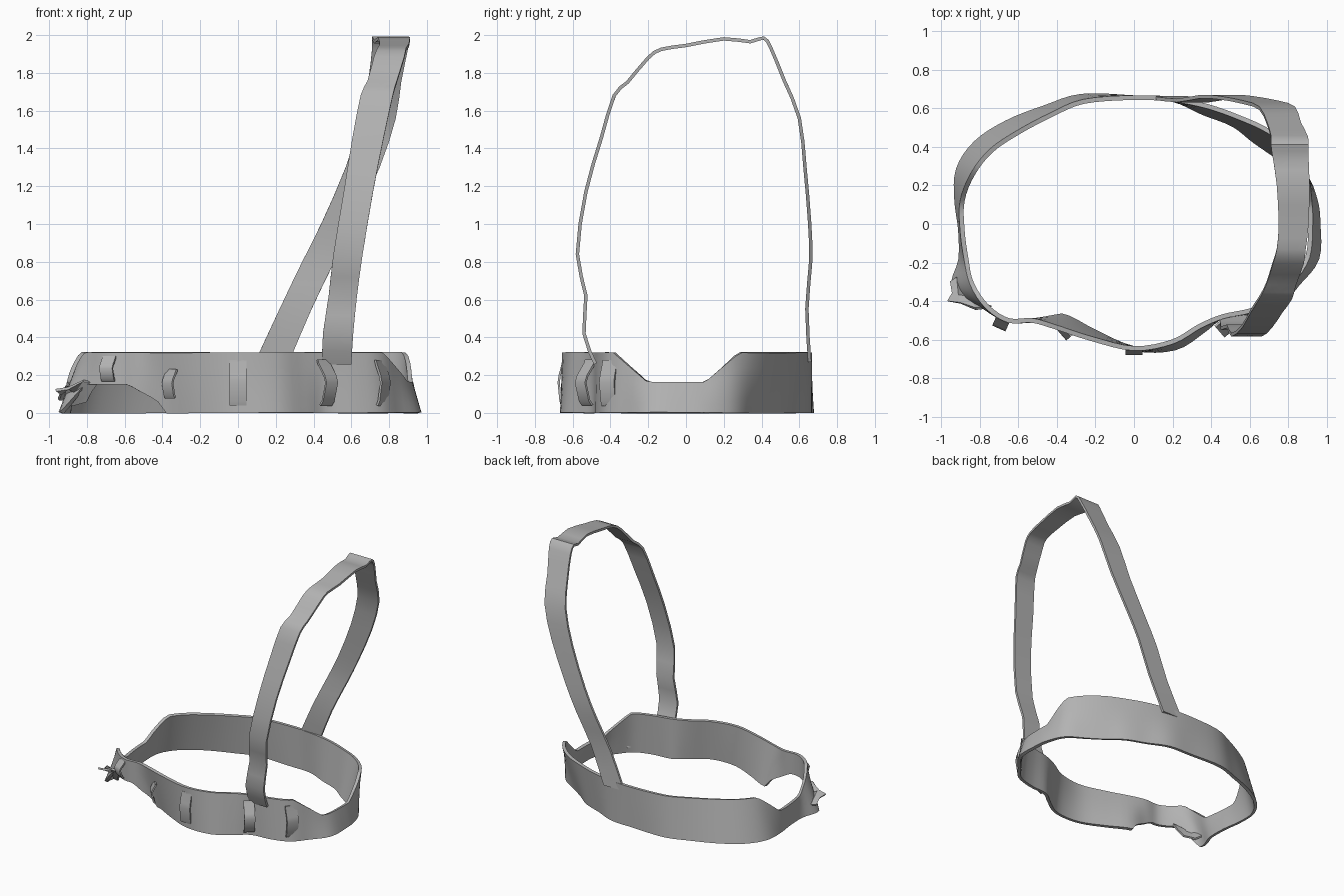
import bpy
import bmesh
from mathutils import Vector

cube = bpy.data.objects.get("Cube")
if cube:
    bpy.data.objects.remove(cube, do_unlink=True)

GREY = (0.45, 0.45, 0.45, 1.0)
material = bpy.data.materials.new("plain grey")
material.use_nodes = True
material.diffuse_color = GREY
material.node_tree.nodes["Principled BSDF"].inputs["Base Color"].default_value = GREY


def sheet(name, rows, thickness, closed=False, angle=0.8):
    """Skin rows of points into a strip and give it thickness."""
    bm = bmesh.new()
    grid = [[bm.verts.new(p) for p in row] for row in rows]
    pairs = list(zip(grid, grid[1:]))
    if closed:
        pairs.append((grid[-1], grid[0]))
    for a, b in pairs:
        for j in range(len(a) - 1):
            bm.faces.new((a[j], b[j], b[j + 1], a[j + 1]))
    mesh = bpy.data.meshes.new(name)
    bm.to_mesh(mesh)
    bm.free()
    mesh.materials.append(material)
    obj = bpy.data.objects.new(name, mesh)
    bpy.context.collection.objects.link(obj)
    bpy.ops.object.select_all(action='DESELECT')
    obj.select_set(True)
    bpy.context.view_layer.objects.active = obj
    solid = obj.modifiers.new("thickness", 'SOLIDIFY')
    solid.thickness = thickness
    solid.offset = 0
    bpy.ops.object.modifier_apply(modifier=solid.name)
    bm = bmesh.new()
    bm.from_mesh(obj.data)
    bmesh.ops.recalc_face_normals(bm, faces=bm.faces)
    bm.to_mesh(obj.data)
    bm.free()
    bpy.ops.object.shade_smooth_by_angle(angle=angle)


def smooth_path(points, steps, closed):
    """Resample control points along a smooth spline."""
    pts = [Vector(p) for p in points]
    n = len(pts)
    result = []

    def pick(k):
        return pts[k % n] if closed else pts[max(0, min(n - 1, k))]

    for i in range(n if closed else n - 1):
        p, q, r, s = (pick(i + k) for k in (-1, 0, 1, 2))
        for k in range(steps):
            t = k / steps
            result.append(q + (r - p) * t / 2
                          + (p * 2 - q * 5 + r * 4 - s) * t * t / 2
                          + (q * 3 - p - r * 3 + s) * t ** 3 / 2)
    if not closed:
        result.append(pts[-1])
    return result


def ramp(value, start, end):
    return max(0.0, min(1.0, (value - start) / (end - start)))


# Belt: rim plan with outward flare of the lower edge
belt_plan = [
    (0, -.645, 0), (.2, -.61, .035), (.34, -.53, .03), (.46, -.48, 0),
    (.6, -.45, .02), (.73, -.4, .03), (.82, -.3, .03), (.9, -.17, .05),
    (.915, 0, .04), (.91, .12, .03), (.89, .26, -.01), (.82, .38, -.08),
    (.7, .48, -.09), (.55, .55, -.05), (.38, .61, -.04), (.2, .645, 0),
    (0, .655, 0), (-.26, .635, .03), (-.43, .565, .05), (-.6, .475, .08),
    (-.74, .38, .09), (-.835, .26, .08), (-.89, .12, .03), (-.89, -.03, .01),
    (-.87, -.18, .03), (-.84, -.31, .1), (-.76, -.43, .02), (-.65, -.5, 0),
    (-.53, -.5, 0), (-.42, -.53, -.07), (-.22, -.595, -.04)]


def belt_row(p):
    x, y, flare = p
    # Low sides, tall front and back
    dip = ramp(y, -.38, -.2) * (1 - ramp(y, .1, .28))
    top = .32 - .16 * dip
    # Raised lower edge on the front right
    low = 0
    if x < 0 and y < 0:
        low = .15 * ramp(-x, .42, .58) ** .6 * ramp(-y, .32, .4)
    out = Vector((x, y, 0)).normalized() * flare
    upper = Vector((x, y, top))
    lower = Vector((x, y, low)) + out * (1 - low / .32)
    return [lower.lerp(upper, k / 4) for k in range(5)]


sheet("belt", [belt_row(p) for p in smooth_path(belt_plan, 4, True)], .024, True)

# Shoulder strap: y, z, left edge and right edge along its run
strap_run = [
    (-.48, .26, .445, .6), (-.54, .42, .45, .61), (-.53, .62, .48, .63),
    (-.575, .84, .505, .66), (-.53, 1.17, .56, .715), (-.45, 1.45, .605, .77),
    (-.38, 1.68, .65, .82), (-.31, 1.75, .685, .84), (-.2, 1.88, .72, .88),
    (-.13, 1.925, .74, .89), (0, 1.945, .75, .905), (.2, 1.98, .74, .91),
    (.34, 1.965, .72, .905), (.41, 1.985, .71, .905), (.45, 1.93, .71, .9),
    (.52, 1.76, .69, .865), (.6, 1.56, .65, .835), (.63, 1.3, .57, .75),
    (.655, 1, .44, .61), (.66, .8, .34, .51), (.64, .55, .22, .39),
    (.655, .27, .09, .27)]
strap_rows = [[(a + (b - a) * k / 2, y, z) for k in range(3)]
              for y, z, a, b in smooth_path(strap_run, 2, False)]
sheet("shoulder_strap", strap_rows, .018)


# Belt loops: bowed strips standing off the belt
def belt_loop(name, x, y, facing, z0, z1, bow, width=.09):
    out = Vector((*facing, 0)).normalized()
    side = Vector((-out.y, out.x, 0)) * width / 2
    rows = []
    for t, lift in ((0, .3), (.1, .6), (.5, 1), (.65, .8), (.92, .1), (1, 0)):
        c = Vector((x, y, z0 + (z1 - z0) * t)) + out * bow * lift
        rows.append([c - side, c + side])
    sheet(name, rows, .012)


belt_loop("front_loop", 0, -.65, (0, -1), .04, .28, .024)
belt_loop("left_front_loop", .45, -.505, (.65, -.75), .04, .28, .07, .08)
belt_loop("left_side_loop", .75, -.4, (.85, -.5), .04, .28, .035)
belt_loop("right_front_loop", -.35, -.55, (-.75, -.65), .08, .23, .03, .08)
belt_loop("right_side_loop", -.68, -.495, (-.4, -.9), .17, .3, .045, .075)

# Crumpled buckle at the right front corner
buckle = [
    [(-.74, -.43, .16), (-.77, -.42, .12), (-.8, -.38, .06)],
    [(-.82, -.44, .17), (-.86, -.38, .11), (-.87, -.33, .04)],
    [(-.9, -.41, .13), (-.91, -.37, .14), (-.92, -.28, .07)],
    [(-.965, -.4, .12), (-.94, -.36, .1), (-.95, -.3, .07)]]
sheet("buckle", buckle, .015, angle=.5)
